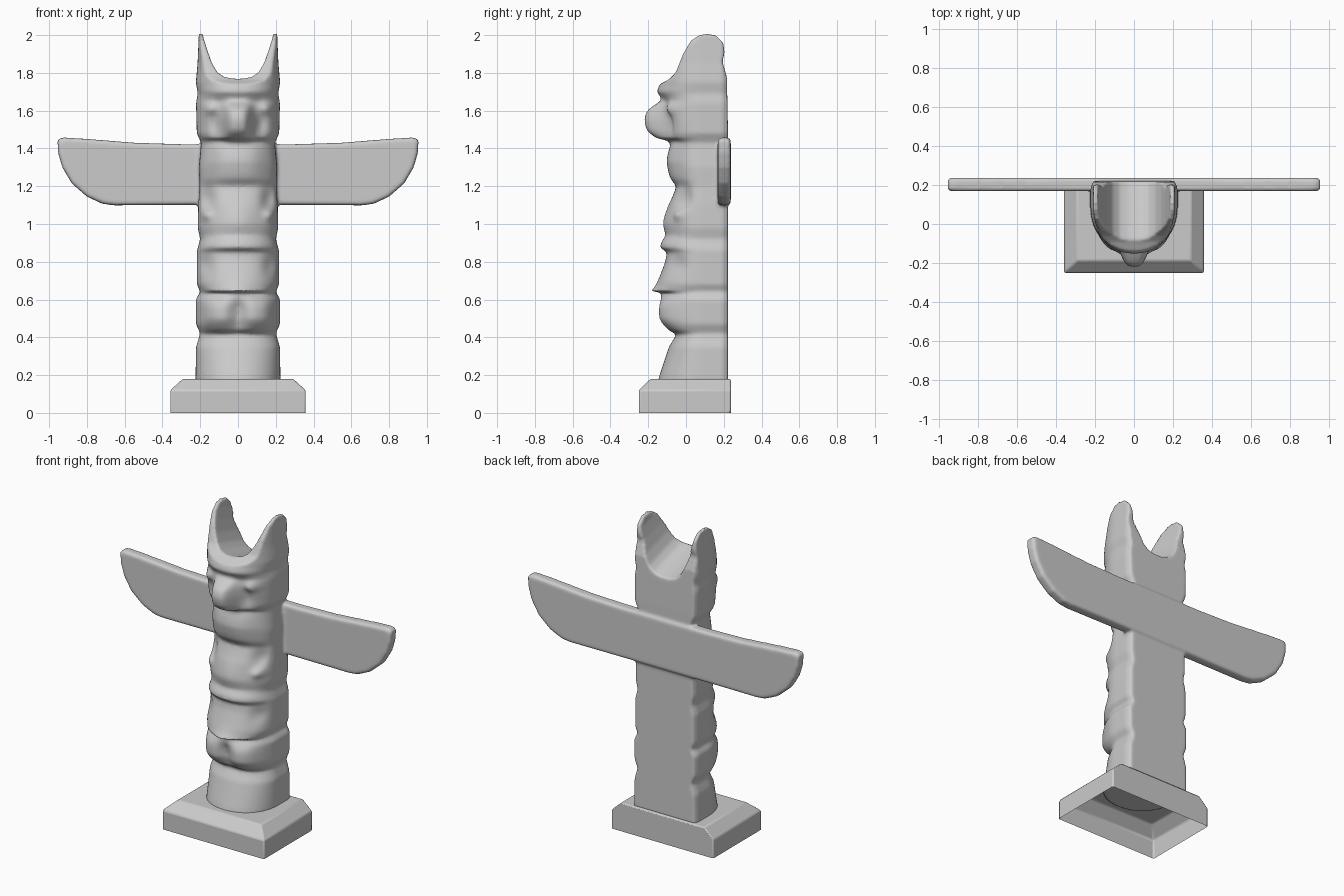
import bpy, bmesh
from math import sin, cos, pi, exp

if "Cube" in bpy.data.objects:
    bpy.data.objects.remove(bpy.data.objects["Cube"])


def finish(name, bm):
    bmesh.ops.recalc_face_normals(bm, faces=bm.faces)
    me = bpy.data.meshes.new(name)
    bm.to_mesh(me)
    bm.free()
    ob = bpy.data.objects.new(name, me)
    bpy.context.collection.objects.link(ob)
    return ob


def loft(name, rings):
    """Closed solid through a list of equal-length point rings."""
    bm = bmesh.new()
    vs = [[bm.verts.new(p) for p in r] for r in rings]
    n = len(vs[0])
    for a, b in zip(vs, vs[1:]):
        for i in range(n):
            bm.faces.new((a[i], a[(i + 1) % n], b[(i + 1) % n], b[i]))
    bm.faces.new(vs[0])
    bm.faces.new(vs[-1])
    return finish(name, bm)


def mirrored(half):
    """Half outline (x > 0) plus its mirror image, as one closed loop."""
    return half + [(-x, z) for x, z in reversed(half)]


def lerp(table, z):
    for (z0, v0), (z1, v1) in zip(table, table[1:]):
        if z <= z1:
            return v0 + (v1 - v0) * max(0, z - z0) / (z1 - z0)
    return table[-1][1]


def modifier(ob, kind, **props):
    m = ob.modifiers.new(kind.title(), kind)
    for k, v in props.items():
        setattr(m, k, v)


# Carved pole: front depth and half width by height
front = [(.16, -.15), (.2, -.14), (.35, -.09), (.415, -.05), (.44, -.085), (.5, -.1),
         (.6, -.1), (.635, -.10), (.645, -.16), (.7, -.147), (.8, -.11), (.85, -.10),
         (.875, -.135), (.9, -.13), (.94, -.10), (1.0, -.105), (1.1, -.085), (1.2, -.05),
         (1.24, -.07), (1.33, -.085), (1.44, -.07), (1.455, -.115), (1.55, -.13),
         (1.65, -.115), (1.67, -.13), (1.7, -.155), (1.74, -.14), (2.06, -.12)]
width = [(.16, .225), (.35, .222), (.42, .2), (.47, .222), (.6, .224), (.64, .2),
         (.68, .217), (.86, .217), (.92, .2), (.98, .213), (1.1, .21), (1.2, .203),
         (1.3, .207), (1.43, .195), (1.48, .218), (1.64, .222), (1.69, .213),
         (1.75, .223), (1.85, .214), (2.06, .205)]
# Relief: (x, z, x radius, z radius, forward amount, sharpness)
relief = [(0, 1.545, .07, .095, .09, 4),      # beak
          (.15, 1.61, .04, .035, .03, 2),     # upper eyes
          (.12, 1.54, .03, .07, -.025, 2),    # beside the beak
          (0, 1.32, .125, .1, .018, 4),       # breast
          (.16, 1.13, .035, .06, -.03, 2),    # eye hollows
          (.17, 1.05, .03, .03, .03, 2),      # lower eyes
          (0, 1.02, .09, .09, .018, 2),       # snout
          (.17, .78, .035, .05, -.02, 2),     # cheek hollows
          (.11, .53, .085, .09, .055, 3),     # paws
          (0, .62, .06, .05, .03, 2)]         # chin between the paws


def ring(z):
    d, w = .09 - lerp(front, z), lerp(width, z)
    back = .222 if z < 1.5 else .222 - .01 * (z - 1.5) / .5
    pts = []
    for i in range(65):
        a = pi * (i / 64 - .5)
        x = w * (abs(sin(a)) ** .92) * (1 if a > 0 else -1)
        y = .09 - d * max(cos(a), 0) ** .95
        for cx, cz, rx, rz, amt, p in relief:
            g = exp(-(abs(abs(x) - cx) / rx) ** p - (abs(z - cz) / rz) ** p)
            y -= amt * g * min(1, cos(a) * 2)
        pts.append((x, y, z))
    return pts + [(w, .19, z), (w * .94, back, z), (-w * .94, back, z), (-w, .19, z)]


pole = loft("carved_pole", [ring(.165 + .01 * i) for i in range(189)])

# Wings: one slab through the back of the pole
wing = mirrored([(.0, 1.42), (.3, 1.422), (.55, 1.43), (.8, 1.45), (.93, 1.458), (.955, 1.445),
                 (.953, 1.38), (.93, 1.3), (.88, 1.215), (.8, 1.145), (.72, 1.108),
                 (.66, 1.099), (.25, 1.101), (.0, 1.10)][1:-1])
wings = loft("wings_helper", [[(x * s, y, 1.27 + (z - 1.27) * t) for x, z in wing]
                              for y, s, t in [(.168, .985, .93), (.18, 1, 1),
                                              (.226, 1, 1), (.237, .985, .93)]])

# Hollow between the ears, sloping down to the back
hollow = mirrored([(.03, 1.765), (.075, 1.778), (.11, 1.81), (.14, 1.87), (.162, 1.94),
                   (.182, 2.02), (.2, 2.3)])
ear_gap = loft("ear_gap_helper", [[(x, y, z - .3 * (y + .06)) for x, z in hollow]
                                  for y in (-.4, .4)])

# Ear outline seen from the side
ear = [(-.4, 1.745), (-.14, 1.74), (-.09, 1.765), (-.055, 1.8), (-.015, 1.9), (.025, 1.97),
       (.07, 2.0), (.11, 2.008), (.16, 1.998), (.197, 1.96), (.205, 1.91), (.193, 1.86),
       (.215, 1.78), (.4, 1.7), (.4, 2.3), (-.4, 2.3)]
ear_side = loft("ear_side_helper", [[(x, y, z) for y, z in ear] for x in (-.4, .4)])

for ob, op in [(wings, 'UNION'), (ear_gap, 'DIFFERENCE'), (ear_side, 'DIFFERENCE')]:
    ob.hide_render = True
    modifier(pole, 'BOOLEAN', object=ob, operation=op, solver='EXACT')
modifier(pole, 'REMESH', mode='VOXEL', voxel_size=.009, use_smooth_shade=True)
modifier(pole, 'SMOOTH', factor=.5, iterations=5)
bpy.context.view_layer.objects.active = pole
pole.select_set(True)
bpy.ops.object.convert(target='MESH')
for ob in (wings, ear_gap, ear_side):
    bpy.data.objects.remove(ob)

# Base: open underneath, chamfered at the front and sides only
bm = bmesh.new()
rows = []
for z, x, y in [(0, .358, -.25), (.12, .358, -.25), (.18, .292, -.187)]:
    rows.append([bm.verts.new(p) for p in
                 [(-x, y, z), (x, y, z), (x, .237, z), (-x, .237, z)]])
for a, b in zip(rows, rows[1:]):
    for i in range(4):
        bm.faces.new((a[i], a[(i + 1) % 4], b[(i + 1) % 4], b[i]))
bm.faces.new(rows[-1])
base = finish("base", bm)
modifier(base, 'BEVEL', width=.008, segments=2, limit_method='ANGLE', angle_limit=.4)
pole.select_set(False)
base.select_set(True)
bpy.context.view_layer.objects.active = base
bpy.ops.object.shade_smooth_by_angle()
